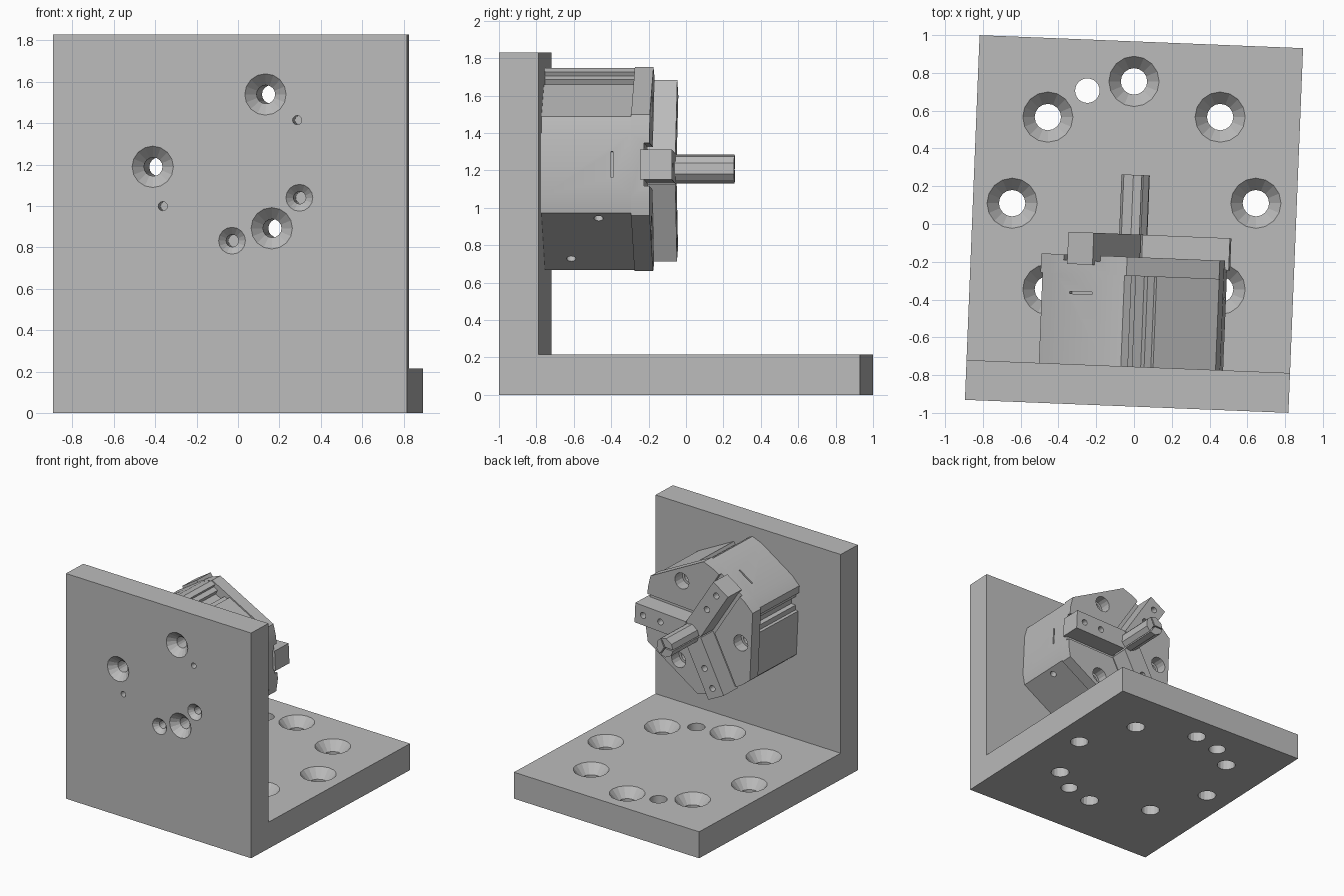
import bpy, bmesh, math
from mathutils import Matrix, Vector

old = bpy.data.objects.get("Cube")
if old:
    bpy.data.objects.remove(old)

grey = bpy.data.materials.new("machined_grey")
grey.use_nodes = True
GREY = (0.5, 0.5, 0.5, 1)
grey.diffuse_color = GREY
grey.node_tree.nodes["Principled BSDF"].inputs["Base Color"].default_value = GREY

TURN = Matrix.Rotation(math.radians(-2.3), 4, 'Z')   # whole assembly is slightly turned
AXIS_Z = 1.207                                       # height of the gripper axis
JAWS = [2.7, 122.7, 242.7]
SCREWS = [62.7, 182.7, 302.7]


def loft(bm, rings):
    """Closed solid through a list of equal-length point rings."""
    vs = [[bm.verts.new(p) for p in ring] for ring in rings]
    n = len(vs[0])
    faces = [bm.faces.new(vs[0][::-1]), bm.faces.new(vs[-1])]
    for a, b in zip(vs, vs[1:]):
        for i in range(n):
            j = (i + 1) % n
            faces.append(bm.faces.new((a[i], a[j], b[j], b[i])))
    bmesh.ops.recalc_face_normals(bm, faces=faces)


def polar(r, t, y, angle):
    """Gripper point: radial r, tangential t, at depth y."""
    c, s = math.cos(math.radians(angle)), math.sin(math.radians(angle))
    return TURN @ Vector((r * c - t * s, y, AXIS_Z + r * s + t * c))


def prism(bm, pts, y0, y1, angle=0):
    loft(bm, [[polar(r, t, y, angle) for r, t in pts] for y in (y0, y1)])


def block(bm, r0, r1, t0, t1, y0, y1, angle):
    prism(bm, [(r0, t0), (r1, t0), (r1, t1), (r0, t1)], y0, y1, angle)


def lathe(bm, matrix, profile, sides):
    """Solid of revolution about matrix Z, profile of (radius, height)."""
    ring = [2 * math.pi * i / sides for i in range(sides)]
    loft(bm, [[matrix @ Vector((r * math.cos(a), r * math.sin(a), h)) for a in ring]
              for r, h in profile])


def bore(bm, r, angle, profile, sides=16):
    """Hole along the gripper axis, profile heights are depths y."""
    c, s = math.cos(math.radians(angle)), math.sin(math.radians(angle))
    place = Matrix.Translation((r * c, 0, AXIS_Z + r * s)) @ Matrix.Rotation(-math.pi / 2, 4, 'X')
    lathe(bm, TURN @ place, profile, sides)


def finish(name, bm):
    me = bpy.data.meshes.new(name)
    bm.to_mesh(me)
    bm.free()
    me.materials.append(grey)
    ob = bpy.data.objects.new(name, me)
    bpy.context.collection.objects.link(ob)
    return ob


def cut(ob, cutters):
    bpy.context.view_layer.objects.active = ob
    for c in cutters:
        m = ob.modifiers.new("cut", 'BOOLEAN')
        m.operation, m.solver, m.object, m.use_self = 'DIFFERENCE', 'EXACT', c, True
        bpy.ops.object.modifier_apply(modifier=m.name)


# L-shaped bracket
bm = bmesh.new()
side = [(-0.966, 0), (0.966, 0), (0.966, 0.215), (-0.755, 0.215), (-0.755, 1.83), (-0.966, 1.83)]
loft(bm, [[TURN @ Vector((x, y, z)) for y, z in side] for x in (-0.857, 0.857)])
bracket = finish("bracket", bm)

# Base holes: eight countersunk on a circle, two plain dowel holes
bm = bmesh.new()
for k in range(8):
    a = k * math.pi / 4
    spot = Matrix.Translation((0.645 * math.cos(a), 0.11 + 0.645 * math.sin(a), 0))
    lathe(bm, spot, [(0.07, -0.1), (0.07, 0.14), (0.133, 0.215), (0.133, 0.25)], 16)
for a in (math.radians(112.5), math.radians(292.5)):
    spot = Matrix.Translation((0.645 * math.cos(a), 0.11 + 0.645 * math.sin(a), 0))
    lathe(bm, spot, [(0.065, -0.1), (0.065, 0.3)], 24)
base_cutter = finish("base_hole_cutter", bm)

# Holes along the gripper axis, through wall and gripper body
bm = bmesh.new()
for a in SCREWS:
    bore(bm, 0.374, a, [(0.1, -1), (0.1, -0.966), (0.045, -0.91), (0.045, -0.265),
                        (0.065, -0.265), (0.065, -0.1)])
for a in (-26.5, -88.5):
    bore(bm, 0.375, a, [(0.065, -1), (0.065, -0.966), (0.03, -0.93), (0.03, -0.65)])
for a in (32.6, 212.6):
    bore(bm, 0.386, a, [(0.022, -1), (0.022, -0.68)])
axial_cutter = finish("axial_hole_cutter", bm)
cut(bracket, [base_cutter, axial_cutter])


# Six-sided gripper outline: crowned faces at the jaws, flats between
def outline(inset):
    pts = []
    for a in JAWS:
        for r, t in [(0.475, inset - 0.27), (0.495, -0.17), (0.495, 0.17), (0.475, 0.27 - inset)]:
            p = Matrix.Rotation(math.radians(a), 2) @ Vector((r, t))
            pts.append((p.x, p.y))
    return pts


bm = bmesh.new()
prism(bm, outline(0.012), -0.755, -0.275)
body = finish("gripper_body", bm)
bm = bmesh.new()
prism(bm, outline(0), -0.275, -0.175)
flange = finish("gripper_flange", bm)

# Stepped sensor slots on two flats, thin slits on jaw sides, air ports on the third flat
bm = bmesh.new()
for angle, mid in ((62.7, 0.165), (182.7, -0.15)):
    step = [(0.6, -0.075), (0.6, 0.075), (0.435, 0.075), (0.435, 0.035),
            (0.395, 0.035), (0.395, -0.035), (0.435, -0.035), (0.435, -0.075)]
    prism(bm, [(r, t + mid) for r, t in step], -0.8, -0.275, angle)
for a in JAWS:
    block(bm, 0.47, 0.6, -0.07, 0.07, -0.382, -0.37, a)
for t, y in ((0.23, -0.45), (-0.17, -0.61)):
    axis = polar(1, 0, 0, 302.7) - polar(0, 0, 0, 302.7)
    place = Matrix.Translation(polar(0.4, t, y, 302.7)) @ axis.to_track_quat('Z', 'Y').to_matrix().to_4x4()
    lathe(bm, place, [(0.025, 0), (0.025, 0.2)], 16)
slot_cutter = finish("slot_cutter", bm)

# Guide grooves under the jaws
bm = bmesh.new()
for a in JAWS:
    block(bm, -0.05, 0.7, -0.115, 0.115, -0.205, -0.1, a)
groove_cutter = finish("groove_cutter", bm)
cut(body, [axial_cutter, slot_cutter])
cut(flange, [axial_cutter, groove_cutter])

# Three closed jaws with long fingertips meeting on the axis
jaw_cutter_mesh = bmesh.new()
for a in JAWS:
    for r in (0.28, 0.44):
        bore(jaw_cutter_mesh, r, a, [(0.025, -0.13), (0.025, 0)])
jaw_cutter = finish("jaw_hole_cutter", jaw_cutter_mesh)
for i, a in enumerate(JAWS):
    bm = bmesh.new()
    prism(bm, [(0.008, 0), (0.052, -0.08), (0.515, -0.08), (0.515, 0.08), (0.052, 0.08)],
          -0.225, -0.055, a)
    jaw = finish(f"jaw_{i + 1}", bm)
    cut(jaw, [jaw_cutter])
    bm = bmesh.new()
    prism(bm, [(0.006, 0), (0.042, -0.064), (0.072, -0.03), (0.072, 0.03), (0.042, 0.064)],
          -0.06, 0.26, a)
    finish(f"fingertip_{i + 1}", bm)

for c in (base_cutter, axial_cutter, slot_cutter, groove_cutter, jaw_cutter):
    bpy.data.objects.remove(c)

# Smooth only the gently curved surfaces
for ob in (bracket, body, flange):
    bpy.ops.object.select_all(action='DESELECT')
    ob.select_set(True)
    bpy.context.view_layer.objects.active = ob
    bpy.ops.object.shade_smooth_by_angle(angle=math.radians(16))
